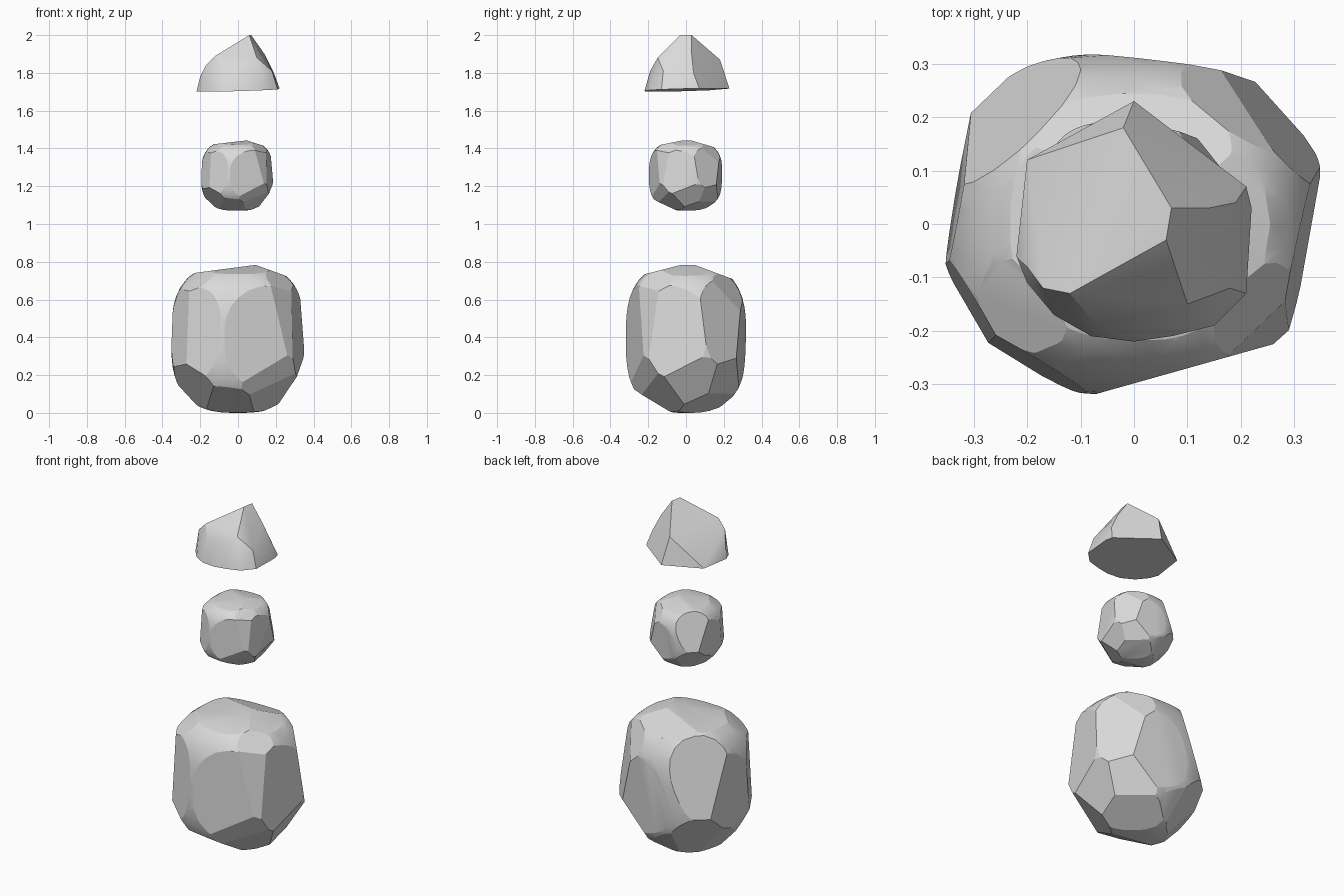
import bpy, bmesh, math
from mathutils import Vector

cube = bpy.data.objects.get("Cube")
if cube:
    bpy.data.objects.remove(cube, do_unlink=True)

stone = bpy.data.materials.new("stone_grey")
stone.use_nodes = True
GREY = (0.7, 0.7, 0.7, 1)
stone.diffuse_color = GREY
stone.node_tree.nodes["Principled BSDF"].inputs["Base Color"].default_value = GREY


def finish(name, bm, angle):
    """Turn the mesh into a stone-coloured object, smooth but for sharp edges."""
    bmesh.ops.recalc_face_normals(bm, faces=bm.faces[:])
    mesh = bpy.data.meshes.new(name)
    bm.to_mesh(mesh)
    bm.free()
    mesh.materials.append(stone)
    obj = bpy.data.objects.new(name, mesh)
    bpy.context.collection.objects.link(obj)
    bpy.ops.object.select_all(action='DESELECT')
    obj.select_set(True)
    bpy.context.view_layer.objects.active = obj
    bpy.ops.object.shade_smooth_by_angle(angle=math.radians(angle))


# Chipped flats of a boulder: direction and distance from its centre
FLATS = [
    # sides, round from the front
    ((-.5, -.86, .05), .322), ((.27, -.96, 0), .287), ((.7, -.7, .12), .33),
    ((.98, -.2, .05), .318), ((.76, .64, .14), .327), ((.14, .99, -.05), .3),
    ((-.68, .7, .25), .325), ((-.98, .17, .03), .333), ((-.87, -.5, .05), .34),
    # underside
    ((.45, -.75, -.4), .335), ((.5, -.5, -.7), .358), ((-.65, -.45, -.6), .362),
    ((-.1, -.5, -.86), .368), ((.85, .1, -.5), .358), ((-.2, .75, -.6), .372),
    ((.55, .65, -.5), .355), ((.3, .35, -.88), .37), ((-.55, .6, -.55), .355),
    ((-.7, .3, -.65), .38),
    # top
    ((-.13, 0, .99), .373), ((.34, 0, .94), .397), ((0, .35, .94), .38),
    ((0, -.25, .97), .383), ((-.5, -.4, .75), .405), ((.6, -.45, .65), .4),
    ((.5, .75, .4), .36),
]


def boulder(name, centre, scale):
    """Rounded block with flats cut off it."""
    bm = bmesh.new()
    bmesh.ops.create_icosphere(bm, subdivisions=4, radius=1)
    power = 2.8
    for v in bm.verts:
        r = sum(abs(c) ** power for c in v.co) ** (-1 / power)
        v.co = Vector((v.co.x * .355, v.co.y * .32, v.co.z * .395)) * r
    for direction, distance in FLATS:
        n = Vector(direction).normalized()
        bmesh.ops.bisect_plane(
            bm, geom=bm.verts[:] + bm.edges[:] + bm.faces[:], dist=1e-5,
            plane_co=n * distance, plane_no=n, clear_outer=True)
        rim = [e for e in bm.edges if e.is_boundary]
        if rim:
            bmesh.ops.holes_fill(bm, edges=rim, sides=0)
    bmesh.ops.scale(bm, vec=scale, verts=bm.verts[:])
    bmesh.ops.translate(bm, vec=centre, verts=bm.verts[:])
    finish(name, bm, 18)


boulder("large_rock", (0, 0, .395), (1, 1, 1))
boulder("middle_rock", (-.004, -.002, 1.258), (.54, .61, .475))

# Broken peak: hull of its flat base outline, shoulder and summit
BASE = [(-.2, .12), (0, .23), (.21, .07), (.22, .03), (.21, -.13), (.15, -.19),
        (.07, -.21), (0, -.22), (-.08, -.21), (-.15, -.17), (-.2, -.11), (-.22, -.06)]
UPPER = [(-.2, -.08, 1.78), (-.17, -.12, 1.84), (-.12, -.13, 1.89), (-.02, .18, 1.87),
         (-.07, -.19, 1.81), (.06, -.19, 1.81), (.1, -.15, 1.88), (.18, -.12, 1.81),
         (0, -.05, 1.96), (.06, -.03, 2), (.07, .03, 2), (.03, .1, 1.94),
         (.14, .03, 1.9), (.19, .04, 1.8)]
peak = bmesh.new()
for x, y in BASE:
    peak.verts.new((x, y, 1.71 + .03 * x + .03 * y))
for point in UPPER:
    peak.verts.new(point)
hull = bmesh.ops.convex_hull(peak, input=peak.verts[:])
loose = {g for g in hull["geom_interior"] if isinstance(g, bmesh.types.BMVert)}
bmesh.ops.delete(peak, geom=list(loose), context='VERTS')
bmesh.ops.dissolve_limit(peak, angle_limit=math.radians(4),
                         verts=peak.verts[:], edges=peak.edges[:])
finish("top_peak", peak, 25)
